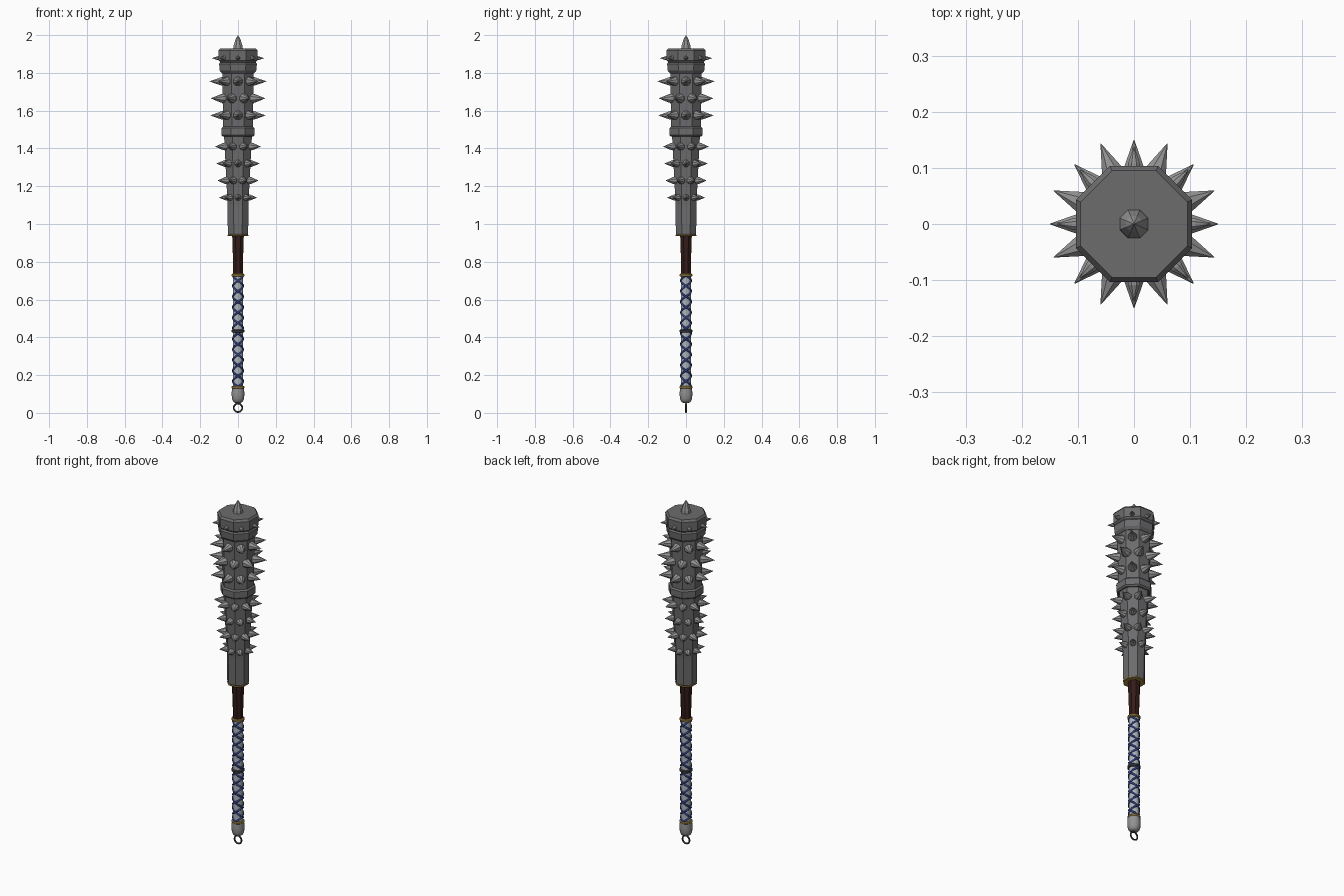
import bpy, bmesh, math
from mathutils import Matrix, Vector

if "Cube" in bpy.data.objects:
    bpy.data.objects.remove(bpy.data.objects["Cube"], do_unlink=True)


def material(name, rgb):
    m = bpy.data.materials.new(name)
    m.use_nodes = True
    color = (*rgb, 1.0)
    m.diffuse_color = color
    m.node_tree.nodes["Principled BSDF"].inputs["Base Color"].default_value = color
    return m


IRON = material("dark iron", (0.15, 0.15, 0.155))
STEEL = material("spike steel", (0.29, 0.29, 0.29))
WOOD = material("dark wood", (0.035, 0.012, 0.01))
GOLD = material("old gold", (0.4, 0.26, 0.06))
CLOTH = material("pale grip", (0.42, 0.46, 0.5))
CORD = material("blue cord", (0.03, 0.05, 0.22))
BLACK = material("dark band", (0.05, 0.05, 0.055))


def finish(name, bm, mat, smooth=False):
    bmesh.ops.recalc_face_normals(bm, faces=bm.faces)
    mesh = bpy.data.meshes.new(name)
    bm.to_mesh(mesh)
    bm.free()
    ob = bpy.data.objects.new(name, mesh)
    bpy.context.collection.objects.link(ob)
    mesh.materials.append(mat)
    if smooth:
        bpy.ops.object.select_all(action='DESELECT')
        ob.select_set(True)
        bpy.context.view_layer.objects.active = ob
        bpy.ops.object.shade_smooth_by_angle(angle=math.radians(40))
    return ob


def loft(bm, profile, sides, matrix=Matrix()):
    """Closed solid of stacked polygons; radius is measured to the flats."""
    rings = []
    for r, z in profile:
        k = r / math.cos(math.pi / sides)
        angles = [(i + 0.5) * math.tau / sides for i in range(sides)]
        rings.append([bm.verts.new(matrix @ Vector((k * math.cos(a), k * math.sin(a), z)))
                      for a in angles])
    for low, high in zip(rings, rings[1:]):
        for i in range(sides):
            j = (i + 1) % sides
            bm.faces.new((low[i], low[j], high[j], high[i]))
    bm.faces.new(rings[0][::-1])
    bm.faces.new(rings[-1])


def turned(name, profile, sides, mat, smooth=False):
    bm = bmesh.new()
    loft(bm, profile, sides)
    return finish(name, bm, mat, smooth)


def band(name, r, z0, z1, c, sides, mat, smooth=False):
    return turned(name, [(r - c, z0), (r, z0 + c), (r, z1 - c), (r - c, z1)], sides, mat, smooth)


# Octagonal head
turned("head_lower", [(0.051, 0.942), (0.054, 0.95), (0.055, 1.1), (0.074, 1.47)], 8, IRON)
turned("head_upper", [(0.079, 1.5), (0.083, 1.81)], 8, IRON)
band("middle_band", 0.088, 1.462, 1.515, 0.008, 8, IRON)
turned("upper_band", [(0.085, 1.797), (0.097, 1.812), (0.1, 1.848), (0.093, 1.858)], 8, IRON)
turned("head_cap", [(0.093, 1.855), (0.102, 1.865), (0.1035, 1.918), (0.095, 1.93)], 8, IRON)


# Rows of spikes around the head
def spike_row(bm, z, surface, tip, radius, shift):
    for i in range(8):
        turn = Matrix.Rotation((i + shift) * math.tau / 8, 4, 'Z')
        lay = Matrix.Rotation(math.pi / 2, 4, 'Y')
        start = surface * (1.08 if shift else 1.0) - 0.008
        place = Matrix.Translation((0, 0, z)) @ turn @ lay
        loft(bm, [(radius, start), (radius * 0.93, start + 0.014), (0.0006, tip)], 8, place)


def spikes(name, rows):
    bm = bmesh.new()
    for row in rows:
        spike_row(bm, *row)
    return finish(name, bm, STEEL)


spikes("upper_spikes", [(1.755, 0.082, 0.15, 0.024, 0),
                        (1.665, 0.081, 0.155, 0.024, 0.5),
                        (1.575, 0.08, 0.145, 0.024, 0)])
spikes("lower_spikes", [(1.41, 0.071, 0.13, 0.02, 0.5),
                        (1.32, 0.066, 0.114, 0.019, 0),
                        (1.23, 0.062, 0.116, 0.019, 0.5),
                        (1.14, 0.057, 0.1, 0.017, 0)])
spikes("cap_spikes", [(1.878, 0.103, 0.137, 0.011, 0)])
turned("top_spike", [(0.026, 1.925), (0.023, 1.945), (0.014, 1.975), (0.0006, 2.0)], 8, STEEL)

# Neck and gold trims
turned("wooden_neck", [(0.025, 0.72), (0.026, 0.79), (0.031, 0.945)], 8, WOOD)
band("head_trim", 0.0545, 0.936, 0.944, 0.002, 8, GOLD)
band("upper_gold_ring", 0.034, 0.722, 0.737, 0.004, 16, GOLD, True)
band("lower_gold_ring", 0.034, 0.128, 0.143, 0.004, 16, GOLD, True)

# Grip with crossed cord lacing
turned("grip", [(0.026, 0.13), (0.026, 0.73)], 16, CLOTH, True)
band("grip_band", 0.034, 0.425, 0.441, 0.004, 16, BLACK, True)

cord = bpy.data.curves.new("cord_lacing", 'CURVE')
cord.dimensions = '3D'
cord.bevel_depth = 0.0055
cord.bevel_resolution = 1
pitch, bottom, top, steps = 0.112, 0.14, 0.726, 110
for way in (1, -1):
    for phase in (0, math.pi):
        line = cord.splines.new('POLY')
        line.points.add(steps - 1)
        for i, p in enumerate(line.points):
            z = bottom + (top - bottom) * i / (steps - 1)
            a = way * math.tau * (z - bottom) / pitch + phase + math.pi / 2
            p.co = (0.0265 * math.cos(a), 0.0265 * math.sin(a), z, 1)
cord.materials.append(CORD)
bpy.context.collection.objects.link(bpy.data.objects.new("cord_lacing", cord))

# Pommel and hanging ring
turned("pommel", [(0.016, 0.053), (0.026, 0.06), (0.032, 0.075), (0.034, 0.1), (0.032, 0.13)],
       16, STEEL, True)
bpy.ops.mesh.primitive_torus_add(major_radius=0.0225, minor_radius=0.0045, major_segments=24,
                                 minor_segments=8, location=(0, 0, 0.027),
                                 rotation=(math.pi / 2, 0, 0))
ring = bpy.context.object
ring.name = "hanging_ring"
ring.data.materials.append(BLACK)
bpy.ops.object.shade_smooth_by_angle(angle=math.radians(40))
